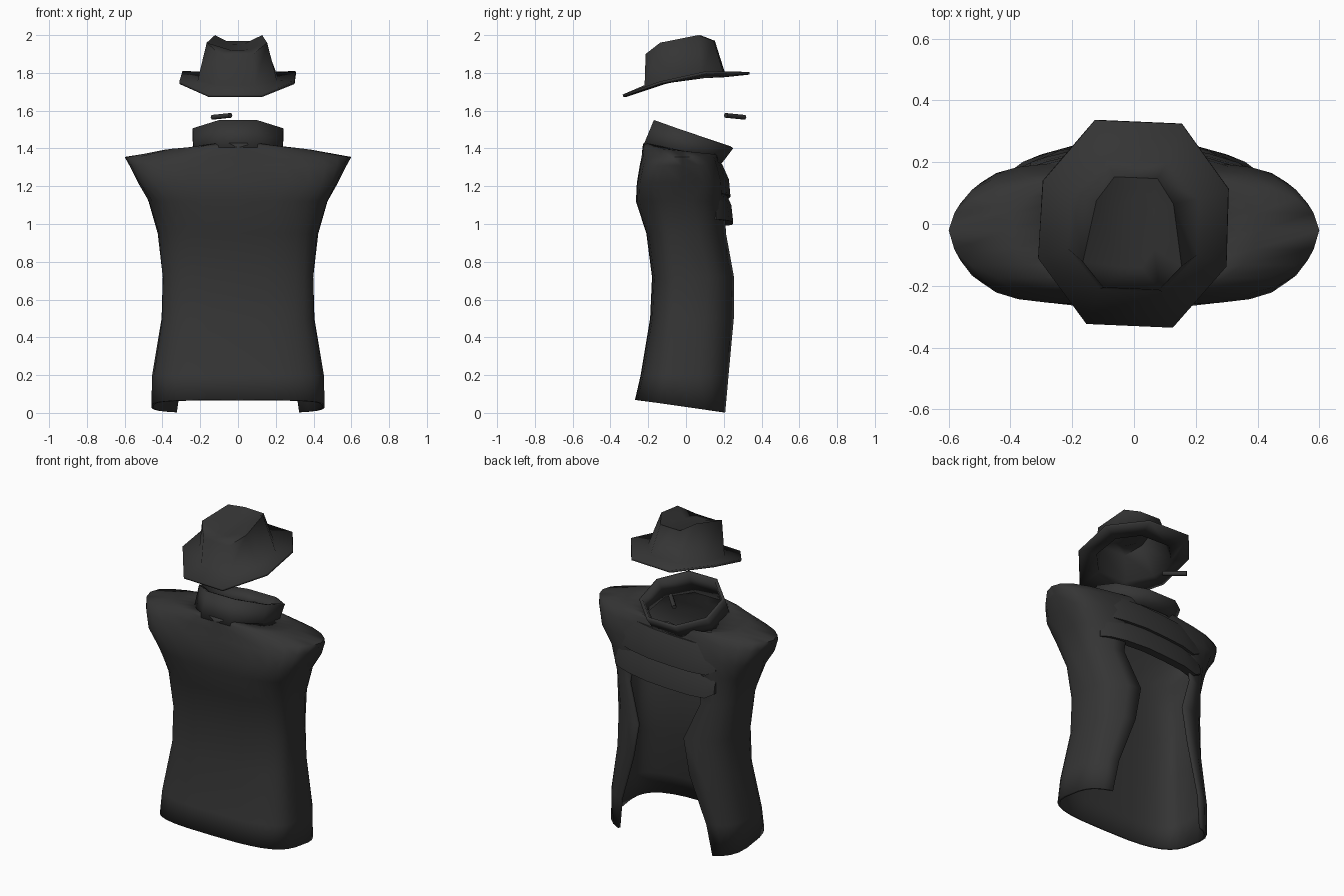
import bpy, bmesh, math
from mathutils import Vector, Matrix

if "Cube" in bpy.data.objects:
    bpy.data.objects.remove(bpy.data.objects["Cube"])

dark = bpy.data.materials.new("dark_cloth")
dark.diffuse_color = (0.035, 0.035, 0.035, 1)
dark.use_nodes = True
dark.node_tree.nodes["Principled BSDF"].inputs["Base Color"].default_value = dark.diffuse_color


def loft(name, rings, closed=True, cap=False, thick=0.0, angle=50):
    """Skin a list of equal-length point rings into one object."""
    bm = bmesh.new()
    vs = [[bm.verts.new(p) for p in r] for r in rings]
    n = len(rings[0])
    for a, b in zip(vs, vs[1:]):
        for i in range(n if closed else n - 1):
            j = (i + 1) % n
            bm.faces.new((a[i], a[j], b[j], b[i]))
    if cap in ("end", "both"):
        bm.faces.new(vs[-1])
    if cap == "both":
        bm.faces.new(vs[0])
    bmesh.ops.remove_doubles(bm, verts=bm.verts, dist=0.001)
    bmesh.ops.recalc_face_normals(bm, faces=bm.faces)
    me = bpy.data.meshes.new(name)
    bm.to_mesh(me)
    bm.free()
    me.materials.append(dark)
    ob = bpy.data.objects.new(name, me)
    bpy.context.collection.objects.link(ob)
    if thick:
        m = ob.modifiers.new("thickness", "SOLIDIFY")
        m.thickness = thick
        m.offset = -1
    bpy.ops.object.select_all(action="DESELECT")
    ob.select_set(True)
    bpy.context.view_layer.objects.active = ob
    bpy.ops.object.shade_smooth_by_angle(angle=math.radians(angle))
    return ob


def coat_ring(z, w, yb, yf, opening, n, tilt=0.0, steps=24):
    """Boxy oval running from one front edge round the back to the other."""
    yc = -0.02
    t0 = math.asin((opening / w) ** (n / 2))
    pts = []
    for i in range(steps + 1):
        t = t0 + (2 * math.pi - 2 * t0) * i / steps
        s, c = math.sin(t), math.cos(t)
        x = w * math.copysign(abs(s) ** (2 / n), s)
        r = yf - yc if c > 0 else yc - yb
        y = yc + r * math.copysign(abs(c) ** (2 / n), c)
        pts.append((x, y, z - tilt * y))
    return pts


# Coat: open-fronted shell, hem to neck, with boxy arched shoulders
loft("coat", [coat_ring(*r) for r in (
    (0.032, 0.46, -0.27, 0.24, 0.33, 3.2, 0.14),
    (0.20, 0.455, -0.24, 0.25, 0.30, 3.2),
    (0.50, 0.405, -0.19, 0.265, 0.20, 3),
    (0.72, 0.40, -0.18, 0.26, 0.16, 3),
    (0.95, 0.425, -0.21, 0.23, 0.25, 3),
    (1.12, 0.475, -0.265, 0.21, 0.22, 3.2),
    (1.22, 0.53, -0.26, 0.20, 0.0, 4),
    (1.31, 0.575, -0.245, 0.18, 0.0, 3.2),
    (1.355, 0.60, -0.235, 0.17, 0.0, 2.2),
    (1.385, 0.40, -0.23, 0.17, 0.0, 2.2, 0.1),
    (1.385, 0.235, -0.225, 0.175, 0.0, 2.2, 0.2))],
    closed=False, thick=0.015, angle=65)


def octagon(rx, ry, yc, z_of_y):
    k = 1 / math.cos(math.pi / 8)
    out = []
    for i in range(8):
        a = math.pi / 8 + i * math.pi / 4
        y = yc + ry * k * math.sin(a)
        out.append((rx * k * math.cos(a), y, z_of_y(y)))
    return out


# Stand-up collar, high at the back and sloping to the front
loft("collar", [
    octagon(0.235, 0.21, -0.02, lambda y: 1.36 - 0.2 * y),
    octagon(0.24, 0.21, 0.04, lambda y: 1.49 - 0.357 * y)], thick=0.02, angle=60)


# Overlapping chest bands: one end tucked into the coat, the other tapered
def chest_band(name, x_tuck, z_top, z_bot, y_top, y_bot):
    rings = []
    for x, taper, sink in ((x_tuck, 0, 0.02), (0.34, 0, 0), (0.24, 0, 0),
                           (0.1, 0, 0), (-0.05, 0, 0), (-0.18, 0, 0),
                           (-0.28, 0, 0), (-0.335, 0.035, 0)):
        drop = 0.5 * max(abs(x) - 0.12, 0) ** 1.5 + sink
        slope = 0.05 * (x - 0.1)
        zt, zb = z_top + slope - taper, z_bot + slope + taper
        ym = (y_top + y_bot) / 2 - drop
        rings.append([(x, y_top - drop, zt), (x, ym + 0.015, (zt + zb) / 2),
                      (x, y_bot - drop, zb), (x, y_bot - 0.05 - drop, zb),
                      (x, y_top - 0.05 - drop, zt)])
    loft(name, rings, cap="both")


chest_band("upper_chest_band", 0.45, 1.32, 1.15, 0.19, 0.235)
chest_band("lower_chest_band", 0.385, 1.19, 1.01, 0.20, 0.25)

# Hat: each ring is half an octagon (front to back), mirrored
turn = Matrix.Rotation(math.radians(-2.5), 3, "Z")


def hat_ring(half):
    full = half + [(-x, y, z) for x, y, z in reversed(half)]
    return [turn @ Vector(p) for p in full]


loft("hat", [hat_ring(h) for h in (
    [(0.14, -0.33, 1.685), (0.305, -0.125, 1.755), (0.30, 0.125, 1.81), (0.14, 0.33, 1.805)],
    [(0.10, -0.215, 1.735), (0.21, -0.09, 1.76), (0.205, 0.09, 1.785), (0.10, 0.205, 1.79)],
    [(0.09, -0.21, 1.90), (0.16, -0.13, 1.96), (0.125, 0.07, 2.0), (0.07, 0.15, 1.97)],
    [(0.03, -0.14, 1.92), (0.07, -0.08, 1.925), (0.06, 0.05, 1.95), (0.03, 0.11, 1.955)])],
    cap="end", thick=0.014, angle=85)

# Cigarette
a, b = Vector((-0.04, 0.21, 1.575)), Vector((-0.135, 0.31, 1.565))
q = (b - a).to_track_quat("Z", "Y")
loft("cigarette", [[p + q @ Vector((0.014 * math.cos(i * math.pi / 3),
                                   0.014 * math.sin(i * math.pi / 3), 0))
                    for i in range(6)] for p in (a, b)], cap="both", angle=70)
